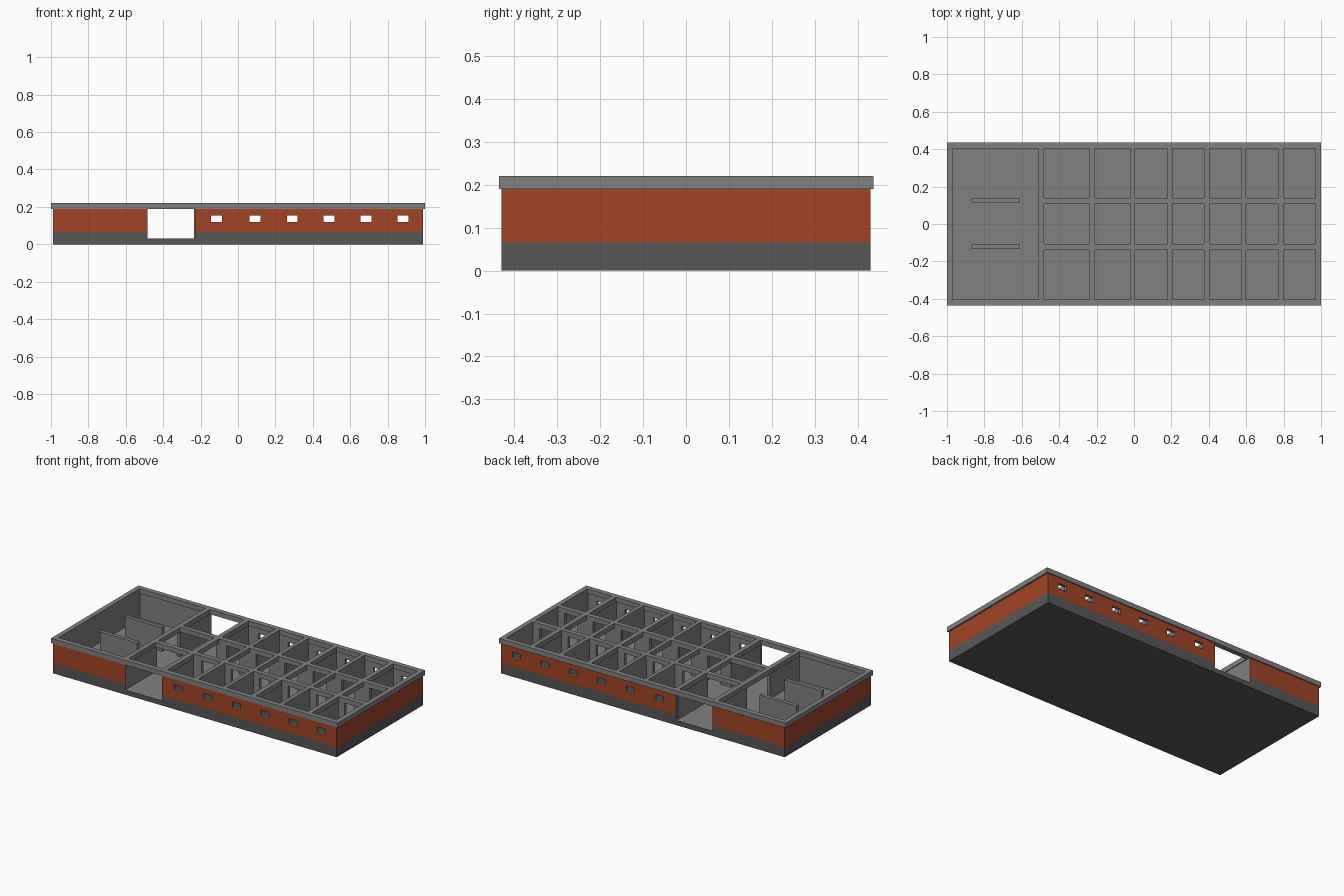
import bpy, bmesh
from mathutils import Vector

if "Cube" in bpy.data.objects:
    bpy.data.objects.remove(bpy.data.objects["Cube"])


def material(name, rgb):
    m = bpy.data.materials.new(name)
    m.diffuse_color = (*rgb, 1)
    m.use_nodes = True
    m.node_tree.nodes["Principled BSDF"].inputs["Base Color"].default_value = m.diffuse_color
    return m


MATS = [material("grey_plaster", (0.22, 0.22, 0.22)),
        material("dark_plinth", (0.095, 0.095, 0.095)),
        material("red_brick", (0.36, 0.056, 0.018))]
X, Y = 0.99, 0.43          # outer wall faces
FLOOR, PLINTH, TOP, RIM = 0.03, 0.065, 0.19, 0.22
T = 0.018                  # outer wall thickness


def panel(name, axis, us, vs, w0, w1, hole=lambda u, v: False):
    """Slab on a grid of breaks us * vs, thick along axis, with cells left open by hole()."""
    bm = bmesh.new()
    cache = {}

    def vert(i, j, w):
        if (i, j, w) not in cache:
            p = [us[i], vs[j]]
            p.insert(axis, w)
            cache[i, j, w] = bm.verts.new(p)
        return cache[i, j, w]

    solid = {(i, j) for i in range(len(us) - 1) for j in range(len(vs) - 1)
             if not hole((us[i] + us[i + 1]) / 2, (vs[j] + vs[j + 1]) / 2)}
    for i, j in solid:
        ring = [(i, j), (i + 1, j), (i + 1, j + 1), (i, j + 1)]
        near = [(i, j - 1), (i + 1, j), (i, j + 1), (i - 1, j)]
        for w in (w0, w1):
            bm.faces.new([vert(*c, w) for c in ring])
        for k in range(4):
            if near[k] not in solid:
                a, b = ring[k], ring[(k + 1) % 4]
                bm.faces.new([vert(*a, w0), vert(*b, w0), vert(*b, w1), vert(*a, w1)])
    bmesh.ops.recalc_face_normals(bm, faces=bm.faces)
    # outside faces: plinth below, brick above; everything else plaster
    for f in bm.faces:
        c = f.calc_center_median()
        if c.z < 0.001:
            f.material_index = 1
        elif c.z < TOP and (abs(c.x) > X - 0.001 or abs(c.y) > Y - 0.001):
            f.material_index = 1 if c.z < PLINTH else 2
    me = bpy.data.meshes.new(name)
    bm.to_mesh(me)
    bm.free()
    for m in MATS:
        me.materials.append(m)
    ob = bpy.data.objects.new(name, me)
    bpy.context.collection.objects.link(ob)
    return ob


def inside(v, spans):
    return any(a < v < b for a, b in spans)


def breaks(lo, hi, spans):
    return [lo] + [e for s in spans for e in s] + [hi]


# floor slab
panel("floor_slab", 2, [-X, X], [-Y, Y], 0, FLOOR)

# long walls with a gateway and six windows
gate = (-0.485, -0.23)
windows = [(c - 0.029, c + 0.029) for c in (-0.115, 0.09, 0.29, 0.487, 0.685, 0.882)]
xs = breaks(-X, X, [gate] + windows)
zs = [FLOOR, PLINTH, 0.12, 0.155, TOP]


def long_hole(x, z):
    return inside(x, [gate]) or (inside(x, windows) and 0.12 < z < 0.155)


panel("front_wall", 1, xs, zs, -Y, -Y + T, long_hole)
panel("back_wall", 1, xs, zs, Y - T, Y, long_hole)

# end walls
for name, a, b in (("left_wall", -X, -X + T), ("right_wall", X - T, X)):
    panel(name, 0, [-Y + T, Y - T], [FLOOR, PLINTH, TOP], a, b)

# rim and top beams, one plate with a hole over each room
cols = [(-0.48, -0.24), (-0.21, -0.02), (0.005, 0.18), (0.205, 0.375),
        (0.405, 0.575), (0.60, 0.77), (0.80, 0.97)]
rows = [(-0.403, -0.138), (-0.108, 0.11), (0.14, 0.405)]
hall = (-0.97, -0.51)


def rim_hole(x, y):
    if inside(x, [hall]):
        return abs(y) < 0.403
    return inside(x, cols) and inside(y, rows)


panel("rim_beams", 2, breaks(-1, 1, [hall] + cols), breaks(-0.435, 0.437, rows),
      TOP, RIM, rim_hole)

# stall fronts along the aisle, with a door gap facing every window
doors = [((a + b) / 2 - 0.045, (a + b) / 2 + 0.045) for a, b in windows]
for name, y in (("stall_front_near", -0.124), ("stall_front_far", 0.125)):
    panel(name, 1, breaks(-0.235, X - T, doors), [FLOOR, TOP], y - 0.01, y + 0.01,
          lambda x, z: inside(x, doors))

# cross walls between stalls, leaving the middle aisle open
edges = [(hall[1], cols[0][0])] + [(cols[k][1], cols[k + 1][0]) for k in range(6)]
for k, (a, b) in enumerate(edges):
    c = (a + b) / 2
    for side in (-1, 1):
        y0, y1 = sorted((side * 0.115, side * (Y - T)))
        panel(f"cross_wall_{k}", 0, [y0, y1], [FLOOR, TOP], c - 0.01, c + 0.01)

# free-standing screens in the hall
for name, y in (("hall_screen_near", -0.122), ("hall_screen_far", 0.128)):
    panel(name, 1, [-0.87, -0.61], [FLOOR, 0.18], y - 0.012, y + 0.012)
